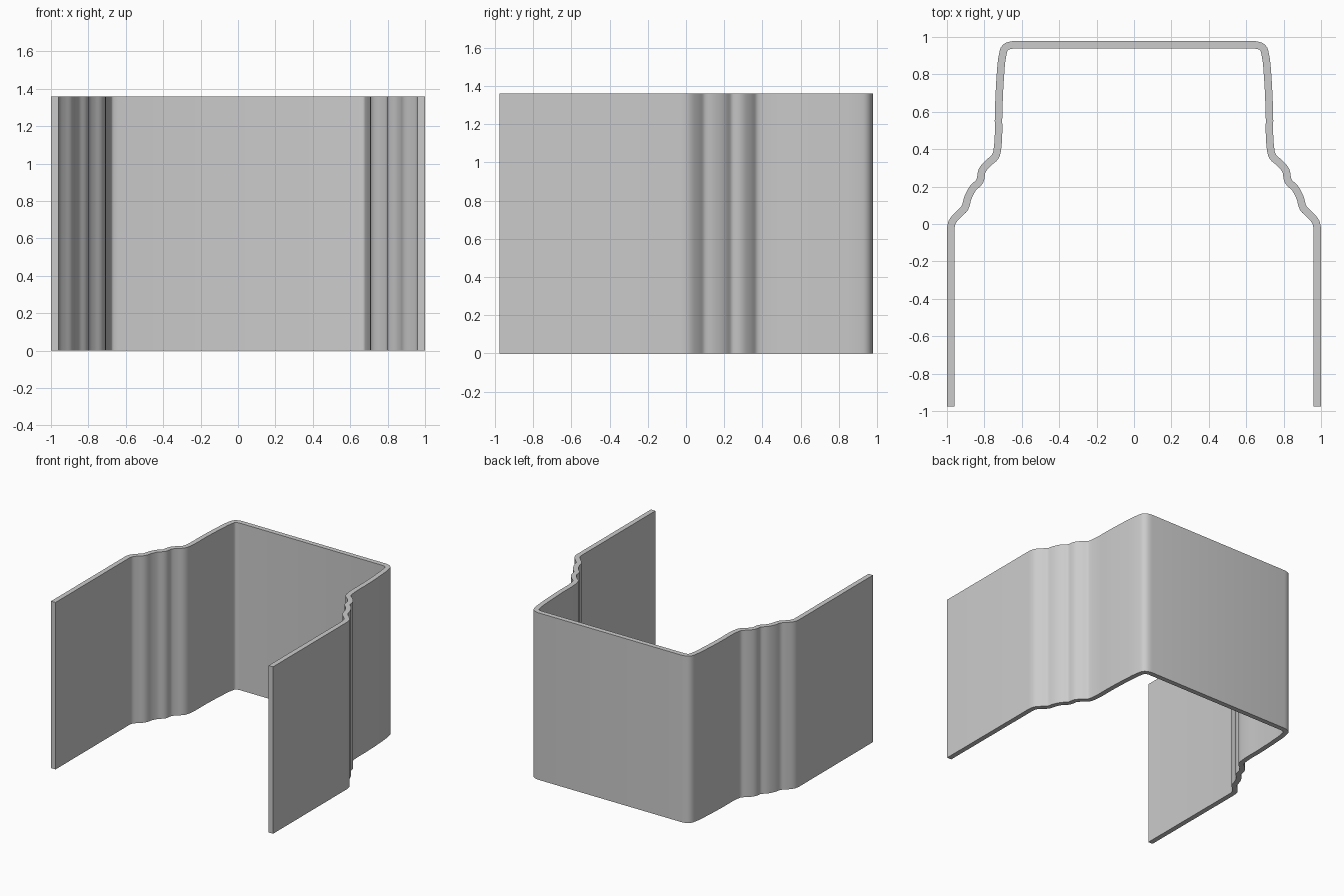
import bpy, bmesh
from mathutils import Vector
from mathutils.geometry import interpolate_bezier

if "Cube" in bpy.data.objects:
    bpy.data.objects.remove(bpy.data.objects["Cube"])

HEIGHT, HALF_T = 1.36, 0.02

# Centre line of the right half, front leg to back panel
WAVE = [(0.98, -0.03), (0.972, 0.01), (0.94, 0.05), (0.905, 0.085), (0.888, 0.14),
        (0.862, 0.19), (0.824, 0.23), (0.812, 0.285), (0.780, 0.325),
        (0.742, 0.36), (0.729, 0.41), (0.724, 0.60), (0.714, 0.80),
        (0.703, 0.90), (0.688, 0.943), (0.645, 0.958)]
START, END = (0.98, -0.977), (0.0, 0.958)


def smooth_path(points, before, after, steps=4):
    """Catmull-Rom style path, tangents limited by segment length."""
    p = [Vector(q) for q in [before] + points + [after]]
    out = []
    for i in range(1, len(p) - 2):
        a, b = p[i], p[i + 1]
        length = (b - a).length / 3
        ta = ((a - p[i - 1]).normalized() + (b - a).normalized()).normalized()
        tb = ((b - a).normalized() + (p[i + 2] - b).normalized()).normalized()
        out += interpolate_bezier(a, a + ta * length, b - tb * length, b, steps + 1)[:-1]
    return [Vector(v[:2]) for v in out] + [p[-2]]


half = [Vector(START)] + smooth_path(WAVE, START, END)
path = half + [Vector((-v.x, v.y)) for v in reversed(half)]

# Offset the centre line to both sides and join into a closed sheet
bm = bmesh.new()
rings = []
for i, c in enumerate(path):
    d = path[min(i + 1, len(path) - 1)] - path[max(i - 1, 0)]
    if i in (0, 1, len(path) - 2, len(path) - 1):
        d = Vector((0, 1 if i < 2 else -1))
    elif i in (len(half) - 1, len(half)):
        d = Vector((-1, 0))
    n = Vector((d.y, -d.x)).normalized() * HALF_T
    o, k = c + n, c - n
    rings.append([bm.verts.new((q.x, q.y, z))
                  for q, z in ((o, 0), (o, HEIGHT), (k, HEIGHT), (k, 0))])
for a, b in zip(rings, rings[1:]):
    for j in range(4):
        m = (j + 1) % 4
        bm.faces.new((a[j], b[j], b[m], a[m]))
bm.faces.new(rings[0])
bm.faces.new(rings[-1])
bmesh.ops.recalc_face_normals(bm, faces=bm.faces)

mesh = bpy.data.meshes.new("bent_panel")
bm.to_mesh(mesh)
bm.free()
panel = bpy.data.objects.new("bent_panel", mesh)
bpy.context.collection.objects.link(panel)
bpy.context.view_layer.objects.active = panel
panel.select_set(True)
bpy.ops.object.shade_smooth_by_angle(angle=0.6)
